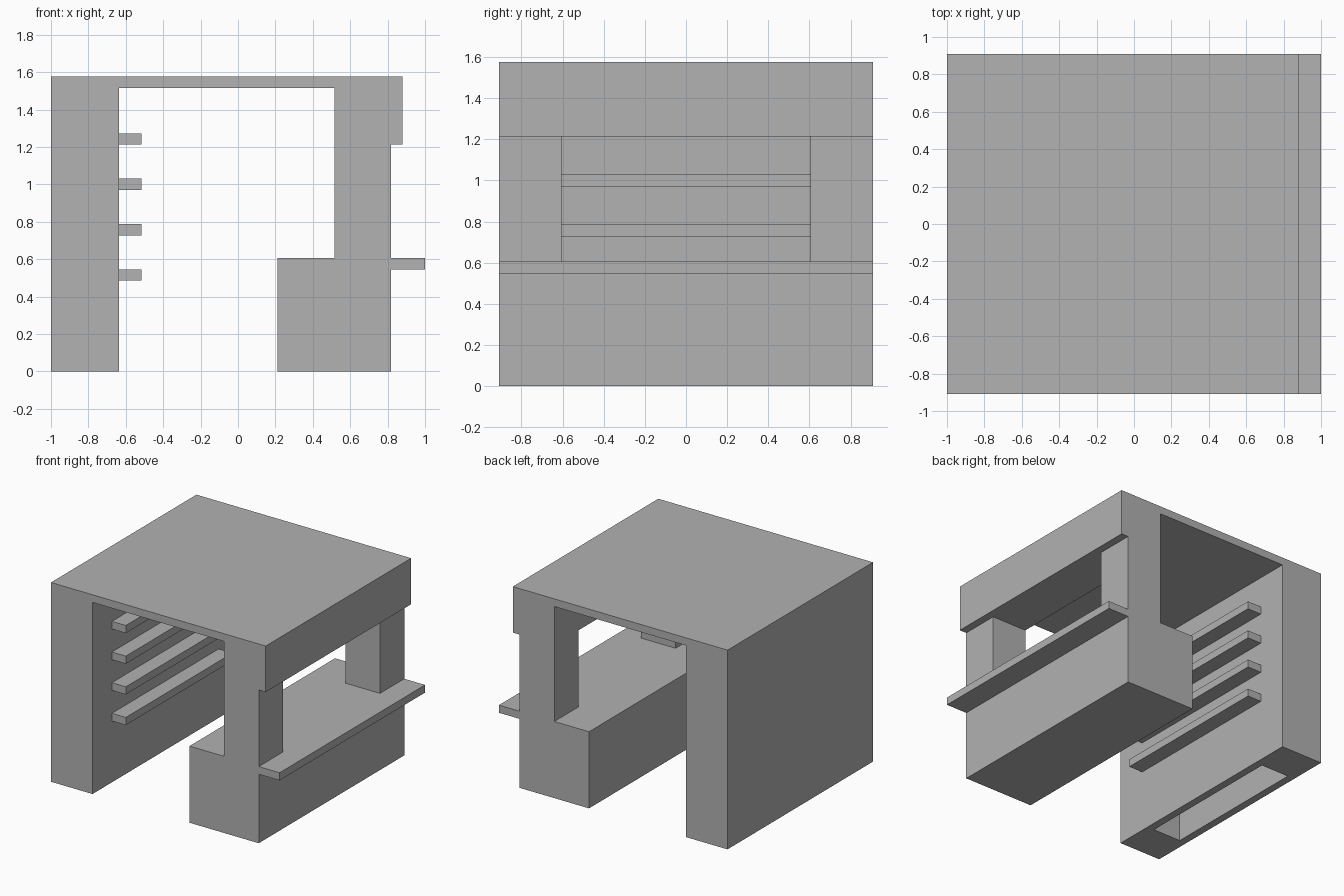
import bpy
import bmesh

U = 2 / 33  # module that every dimension is a multiple of

cube = bpy.data.objects.get("Cube")
if cube:
    bpy.data.objects.remove(cube, do_unlink=True)

grey = bpy.data.materials.new("plain grey")
grey.use_nodes = True
colour = (0.445, 0.445, 0.445, 1)
grey.diffuse_color = colour
grey.node_tree.nodes["Principled BSDF"].inputs["Base Color"].default_value = colour


def extrude(name, outline, half_depth):
    """Extrude an x-z outline, in modules from the right wall, along y."""
    bm = bmesh.new()
    verts = [bm.verts.new((x * U - 1, -half_depth * U, z * U)) for x, z in outline]
    face = bm.faces.new(verts)
    grown = bmesh.ops.extrude_face_region(bm, geom=[face])["geom"]
    moved = [v for v in grown if isinstance(v, bmesh.types.BMVert)]
    bmesh.ops.translate(bm, verts=moved, vec=(0, 2 * half_depth * U, 0))
    bmesh.ops.recalc_face_normals(bm, faces=bm.faces)
    mesh = bpy.data.meshes.new(name)
    bm.to_mesh(mesh)
    bm.free()
    mesh.materials.append(grey)
    obj = bpy.data.objects.new(name, mesh)
    bpy.context.collection.objects.link(obj)
    return obj


def block(name, x0, x1, z0, z1, half_depth):
    return extrude(name, [(x0, z0), (x1, z0), (x1, z1), (x0, z1)], half_depth)


def cut(obj, cutter):
    """Subtract the cutter, bake the result and discard the cutter."""
    cutter.hide_render = True
    mod = obj.modifiers.new("cut", "BOOLEAN")
    mod.operation = "DIFFERENCE"
    mod.solver = "EXACT"
    mod.object = cutter
    bpy.context.view_layer.objects.active = obj
    bpy.ops.object.modifier_apply(modifier=mod.name)
    bpy.data.objects.remove(cutter, do_unlink=True)


# Kiosk shell: tall wall, thin roof, header, window wall, ledge and counter
shell = extrude("kiosk_shell", [
    (0, 0), (6, 0), (6, 25), (25, 25), (25, 10), (20, 10), (20, 0), (30, 0),
    (30, 9), (33, 9), (33, 10), (30, 10), (30, 20), (31, 20), (31, 26), (0, 26),
], 15)

# Serving window, and the hollow inside the tall wall that is open below
cut(shell, block("window_cutter", 24, 30.5, 10, 20, 10))
cut(shell, block("wall_hollow_cutter", 1, 5, -1, 25, 10))

# Shelves on the inside of the tall wall
for i in range(4):
    z = 8 + 4 * i
    block(f"wall_shelf_{i + 1}", 6, 8, z, z + 1, 11)
